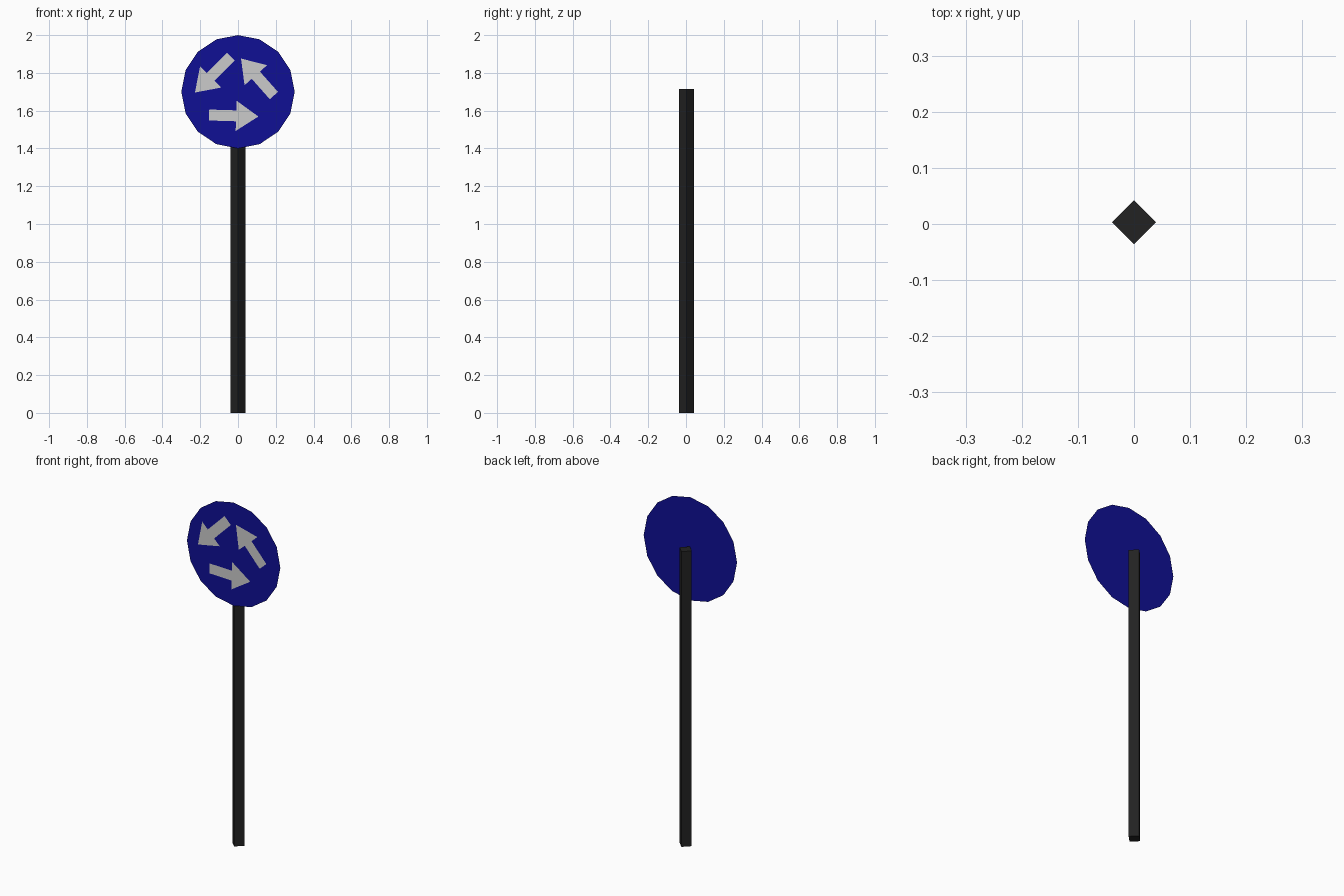
import bpy, bmesh, math
from mathutils import Vector

if "Cube" in bpy.data.objects:
    bpy.data.objects.remove(bpy.data.objects["Cube"])


def material(name, rgb):
    m = bpy.data.materials.new(name)
    m.diffuse_color = (*rgb, 1)
    m.use_nodes = True
    m.node_tree.nodes["Principled BSDF"].inputs["Base Color"].default_value = m.diffuse_color
    return m


def flat_face(name, points, y, mat=None):
    """Single polygon in the xz plane, facing -y (points counter-clockwise)."""
    bm = bmesh.new()
    bm.faces.new([bm.verts.new((x, y, z)) for x, z in points])
    mesh = bpy.data.meshes.new(name)
    bm.to_mesh(mesh)
    bm.free()
    ob = bpy.data.objects.new(name, mesh)
    bpy.context.collection.objects.link(ob)
    if mat:
        mesh.materials.append(mat)
    return ob


def arrow(name, tail, tip):
    tail, tip = Vector(tail), Vector(tip)
    d = (tip - tail).normalized()
    n = Vector((-d.y, d.x))
    neck = tip - d * 0.118
    pts = [tail - n * 0.029, neck - n * 0.029, neck - n * 0.08, tip,
           neck + n * 0.08, neck + n * 0.029, tail + n * 0.029]
    return flat_face(name, pts, -0.042)


blue = material("sign_blue", (0.005, 0.005, 0.3))
black = material("pole_black", (0.016, 0.016, 0.016))

# Four-sided pole, corner pointing forward
H = 1.715
bpy.ops.mesh.primitive_cone_add(vertices=4, radius1=0.039, radius2=0.039,
                                depth=H, location=(0, 0.003, H / 2))
pole = bpy.context.object
pole.name = "pole"
pole.data.materials.append(black)

# Thin 16-sided sign plate
R, CZ = 0.3, 1.7
ring = [(R * math.cos(i * math.pi / 8), CZ + R * math.sin(i * math.pi / 8))
        for i in range(16)]
flat_face("sign_plate", ring, -0.04, blue)

# Three arrows circling counter-clockwise
arrow("arrow_bottom", (-0.153, 1.577), (0.108, 1.569))
arrow("arrow_right", (0.19, 1.68), (0.016, 1.876))
arrow("arrow_left", (-0.037, 1.886), (-0.228, 1.696))
